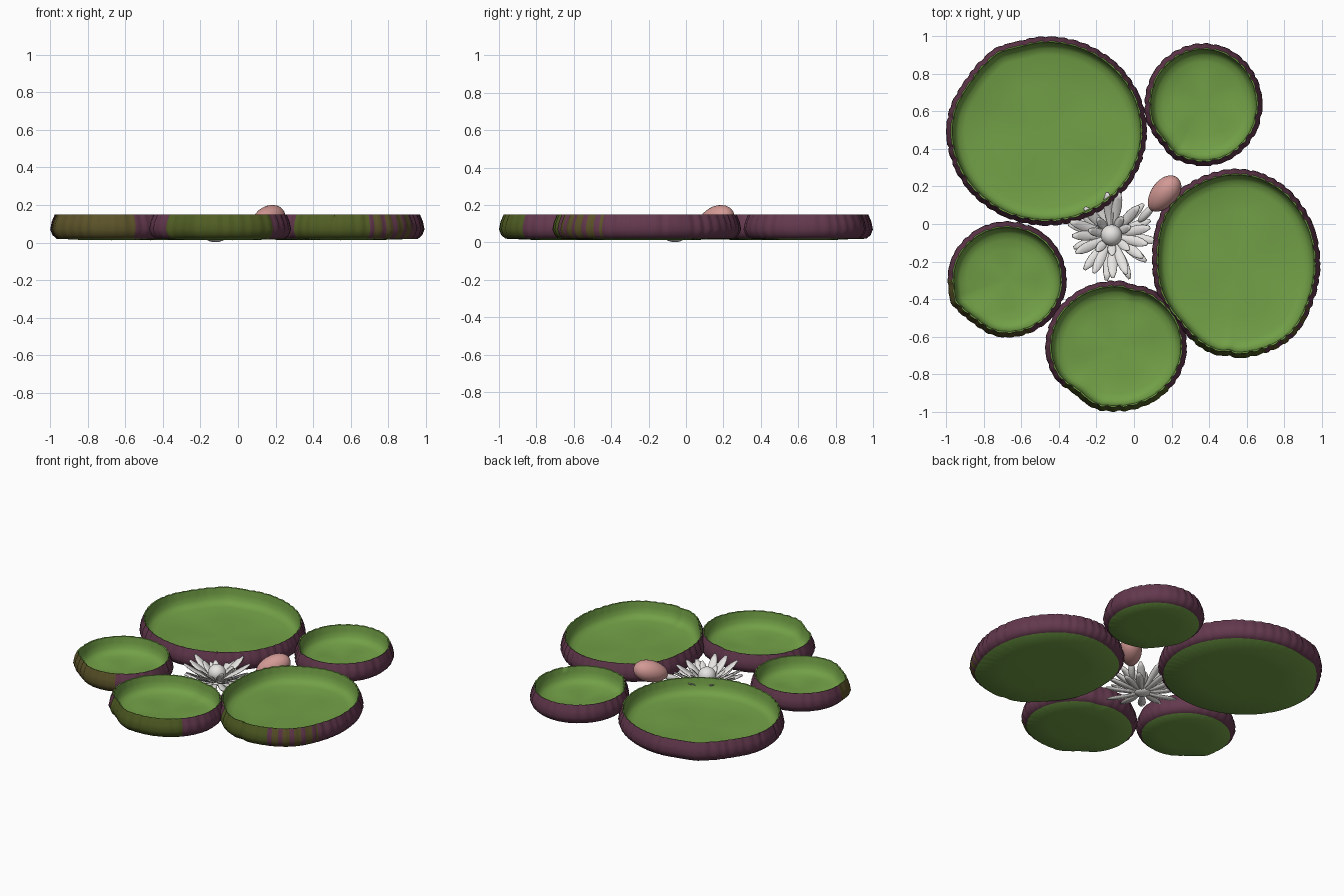
import bpy, bmesh, math, random
from math import sin, cos, pi, radians
from mathutils import Vector, Matrix

random.seed(4)
cube = bpy.data.objects.get("Cube")
if cube:
    bpy.data.objects.remove(cube, do_unlink=True)


def material(name, rgb):
    m = bpy.data.materials.new(name)
    m.use_nodes = True
    m.diffuse_color = (*rgb, 1)
    m.node_tree.nodes["Principled BSDF"].inputs["Base Color"].default_value = (*rgb, 1)
    return m


LEAF = material("leaf green", (0.168, 0.35, 0.062))
PURPLE = material("rim purple", (0.125, 0.04, 0.075))
OLIVE = material("rim olive green", (0.08, 0.11, 0.017))
BROWN = material("rim olive brown", (0.105, 0.085, 0.022))
WHITE = material("petal white", (0.82, 0.80, 0.78))
PINK = material("bud pink", (0.65, 0.32, 0.30))


def finish(bm, name, mats, angle=35):
    bmesh.ops.recalc_face_normals(bm, faces=bm.faces)
    mesh = bpy.data.meshes.new(name)
    bm.to_mesh(mesh)
    bm.free()
    for m in mats:
        mesh.materials.append(m)
    ob = bpy.data.objects.new(name, mesh)
    bpy.context.collection.objects.link(ob)
    bpy.ops.object.select_all(action='DESELECT')
    ob.select_set(True)
    bpy.context.view_layer.objects.active = ob
    bpy.ops.object.shade_smooth_by_angle(angle=radians(angle))
    return ob


# Pad section from underside to floor: inset from outline, height, ripple share
SECTION = [(0.3, 0.014, 0), (0.034, 0.02, 0.2), (0.012, 0.04, 0.4), (0, 0.07, 0.6),
           (0.008, 0.11, 0.8), (0.025, 0.15, 0.8), (0.033, 0.148, 0.3),
           (0.038, 0.11, 0), (0.046, 0.075, 0), (0.065, 0.052, 0), (0.1, 0.042, 0),
           (0.3, 0.033, 0)]
RIM = range(1, 5)


def lily_pad(name, centre, radii, bumps=(), patch=None, patch_mat=OLIVE, fade=0):
    """Tray-shaped leaf; bumps are (angle, relative size, width) changes to its outline."""
    n = int(200 * max(radii)) * 2
    bm = bmesh.new()

    def outline(a):
        s = 1.0
        for at, size, width in bumps:
            d = (math.degrees(a) - at + 180) % 360 - 180
            s += size * math.exp(-(d / width) ** 2)
        return s

    ripple = [random.uniform(0, 1) * 0.011 * (i % 4 in (1, 2)) for i in range(n)]
    rings = []
    for inset, z, share in SECTION:
        ring = []
        for i in range(n):
            a = 2 * pi * i / n
            s = outline(a)
            off = 0.5 * min(radii) if inset == 0.3 else inset + ripple[i] * share
            wave = 0.006 * sin(3 * a + centre[0] * 9) if z == 0.033 else 0
            ring.append(bm.verts.new((centre[0] + (radii[0] * s - off) * cos(a),
                                      centre[1] + (radii[1] * s - off) * sin(a), z + wave)))
        rings.append(ring)
    for k in range(len(rings) - 1):
        for i in range(n):
            j = (i + 1) % n
            f = bm.faces.new((rings[k][i], rings[k][j], rings[k + 1][j], rings[k + 1][i]))
            if k not in RIM:
                continue
            f.material_index = 1
            # olive patch on the rim, breaking into brown streaks where it fades
            if patch:
                deg = 360 * i / n
                if patch[0] <= deg <= patch[1]:
                    f.material_index = 2
                elif patch[1] < deg < patch[1] + fade and i % 5 < 3:
                    f.material_index = 3
    for ring, z in ((rings[0], 0.012), (rings[-1], 0.034)):
        hub = bm.verts.new((*centre, z))
        for i in range(n):
            bm.faces.new((ring[i], ring[(i + 1) % n], hub))
    finish(bm, name, [LEAF, PURPLE, patch_mat, BROWN], 50)


lily_pad("large_back_pad", (-0.465, 0.495), (0.535, 0.505),
         [(148, -0.025, 14), (120, 0.015, 6), (105, -0.01, 8)])
lily_pad("small_back_pad", (0.37, 0.635), (0.315, 0.328), [(218, -0.03, 12), (240, 0.02, 5)])
lily_pad("large_side_pad", (0.545, -0.21), (0.448, 0.505),
         [(145, 0.05, 22), (225, -0.04, 18), (311, 0.03, 18), (264, -0.02, 4)],
         (234, 290), OLIVE, 40)
lily_pad("small_front_pad", (-0.675, -0.295), (0.318, 0.31),
         [(232, -0.05, 16), (203, 0.03, 8)], (180, 293), BROWN)
lily_pad("medium_front_pad", (-0.095, -0.65), (0.378, 0.35),
         [(231, -0.06, 14), (255, 0.015, 6), (75, -0.03, 7)], (218, 318), OLIVE, 6)

# Water lily flower: whorls of cupped petals
CENTRE = Vector((-0.12, -0.06, 0.022))
SHAPE = [0.4, 0.55, 0.75, 0.95, 1.0, 0.8, 0.3]


def petal(bm, length, width, turn, tilt):
    m = Matrix.Translation(CENTRE) @ Matrix.Rotation(turn, 4, 'Z') @ Matrix.Rotation(-tilt, 4, 'Y')
    rows = []
    for k, w in enumerate(SHAPE):
        t = k / (len(SHAPE) - 1)
        rows.append([bm.verts.new(m @ Vector((0.02 + (length - 0.02) * t, side * w * width / 2,
                                              0.005 * w * abs(side) - 0.04 * length * sin(pi * t))))
                     for side in (-1, 0, 1)])
    for a, b in zip(rows, rows[1:]):
        for s in (0, 1):
            bm.faces.new((a[s], a[s + 1], b[s + 1], b[s]))


bm = bmesh.new()
for count, length, width, tilt in ((12, 0.245, 0.05, 4), (13, 0.255, 0.052, 24),
                                   (7, 0.16, 0.045, 38)):
    for i in range(count):
        petal(bm, length * random.uniform(0.86, 1.04), width,
              2 * pi * (i + random.uniform(-0.25, 0.25)) / count + tilt,
              radians(tilt + random.uniform(-3, 4)))
flower = finish(bm, "flower_petals", [WHITE], 60)
thick = flower.modifiers.new("thickness", 'SOLIDIFY')
thick.thickness = 0.006
thick.offset = 0


def ovoid(name, mat, centre, size, direction, taper=0.0):
    """Ellipsoid with its long axis along direction, thinner at the base by taper."""
    bm = bmesh.new()
    bmesh.ops.create_uvsphere(bm, u_segments=24, v_segments=16, radius=1)
    for v in bm.verts:
        k = 1 + taper * v.co.z
        v.co = Vector((v.co.x * size[0] * k, v.co.y * size[0] * k, v.co.z * size[1]))
    rot = Vector(direction).to_track_quat('Z', 'Y').to_matrix().to_4x4()
    bmesh.ops.transform(bm, matrix=Matrix.Translation(centre) @ rot, verts=bm.verts)
    return finish(bm, name, [mat], 60)


ovoid("flower_heart", WHITE, (-0.12, -0.06, 0.085), (0.057, 0.055), (0, 0, 1))
ovoid("flower_base", WHITE, (-0.12, -0.06, 0.024), (0.05, 0.022), (0, 0, 1))

# Closed pink bud on its short pale stalk
ovoid("pink_bud", PINK, (0.16, 0.16, 0.122), (0.07, 0.115), (0.6, 0.72, 0.3), 0.1)
ovoid("bud_stalk", WHITE, (0.065, 0.055, 0.06), (0.022, 0.065), (0.62, 0.66, 0.42))
